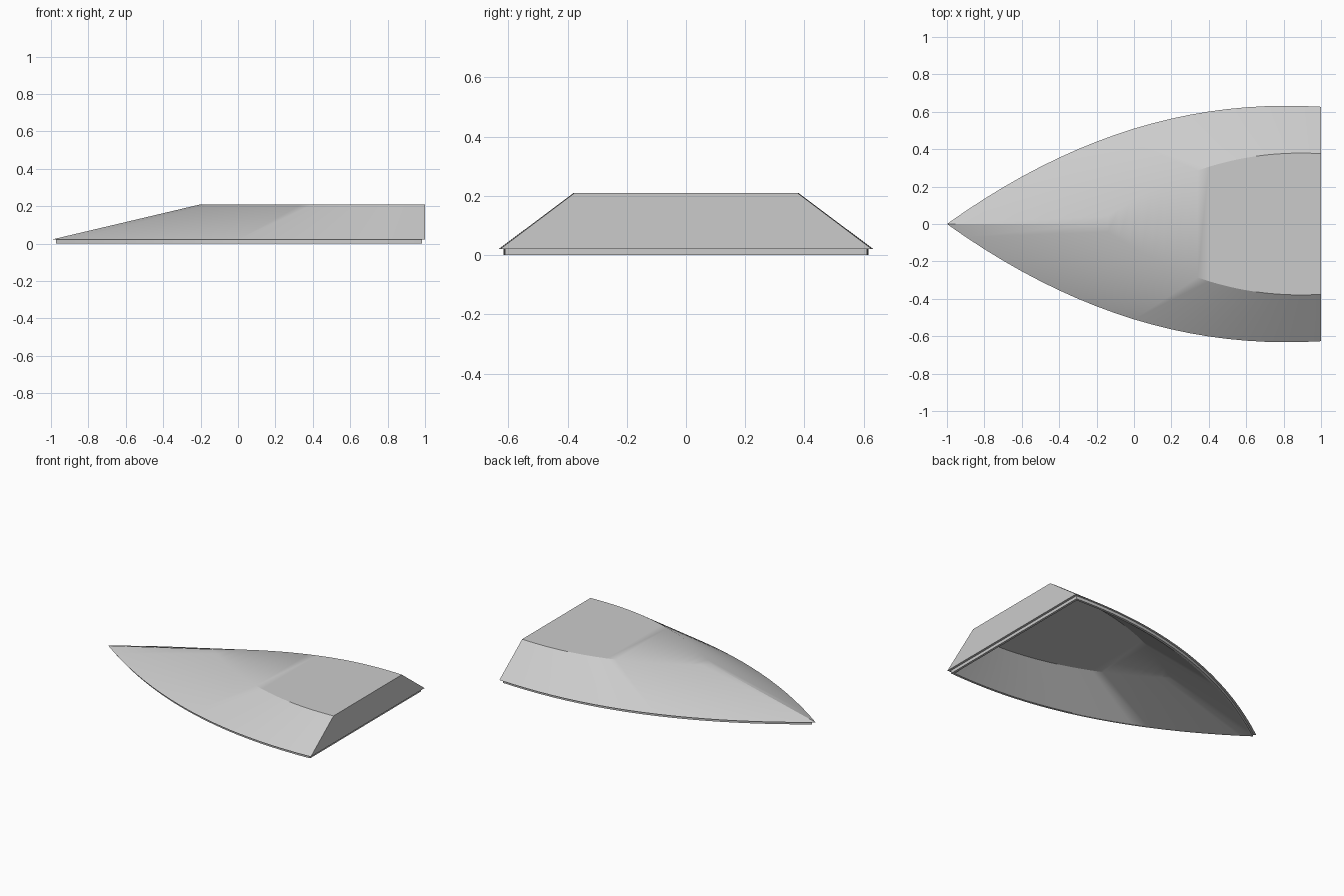
import bpy, bmesh, math
from mathutils import Vector

cube = bpy.data.objects.get("Cube")
if cube:
    bpy.data.objects.remove(cube, do_unlink=True)

SEGMENTS = 20
BASE_Z, TOP_Z = 0.021, 0.21
CEILING_Z = 0.172


def half_width(x):
    return 0.632 * (1 - (abs(0.82 - x) / 1.82) ** 2.06)


def deck_outline():
    """Pointed bow at -x, square stern at +x, listed counter-clockwise."""
    xs = [-1 + 2 * i / SEGMENTS for i in range(SEGMENTS + 1)]
    right = [Vector((x, -half_width(x))) for x in xs]
    left = [Vector((p.x, -p.y)) for p in reversed(right[1:])]
    return right + left


def inset(points, distance):
    """Move every side of the outline inwards by the same distance."""
    result = []
    for i, p in enumerate(points):
        before = (p - points[i - 1]).normalized()
        after = (points[(i + 1) % len(points)] - p).normalized()
        n1, n2 = Vector((-before.y, before.x)), Vector((-after.y, after.x))
        result.append(p + (n1 + n2) * distance / (1 + n1.dot(n2)))
    return result


def shrink(points, factor):
    """Scale the outline towards the middle of the stern."""
    stern = Vector((max(p.x for p in points), 0))
    return [stern + (p - stern) * factor for p in points]


def fill_with_strips(bm, loop):
    """Close an outline with crosswise strips from bow to stern."""
    bm.faces.new((loop[0], loop[1], loop[-1]))
    for k in range(1, SEGMENTS):
        bm.faces.new((loop[k], loop[k + 1], loop[-k - 1], loop[-k]))


# Closed shell: outer roof, ledge, lip, hollow inside
outer = deck_outline()
lip_outer = inset(outer, 0.016)
lip_inner = inset(outer, 0.032)
rings = [(shrink(outer, 0.6), TOP_Z), (outer, BASE_Z), (lip_outer, BASE_Z),
         (lip_outer, 0), (lip_inner, 0),
         (shrink(lip_inner, 0.66), CEILING_Z)]

bm = bmesh.new()
loops = [[bm.verts.new((p.x, p.y, z)) for p in pts] for pts, z in rings]
for upper, lower in zip(loops, loops[1:]):
    for i in range(len(upper)):
        j = (i + 1) % len(upper)
        bm.faces.new((upper[i], lower[i], lower[j], upper[j]))
fill_with_strips(bm, loops[0])
fill_with_strips(bm, loops[-1])
bmesh.ops.recalc_face_normals(bm, faces=bm.faces)

mesh = bpy.data.meshes.new("hull_cover")
bm.to_mesh(mesh)
bm.free()
hull = bpy.data.objects.new("hull_cover", mesh)
bpy.context.collection.objects.link(hull)

# Plain grey finish
grey = bpy.data.materials.new("light_grey")
grey.use_nodes = True
grey.diffuse_color = (0.6, 0.6, 0.6, 1)
grey.node_tree.nodes["Principled BSDF"].inputs["Base Color"].default_value = (0.6, 0.6, 0.6, 1)
mesh.materials.append(grey)

bpy.ops.object.select_all(action='DESELECT')
hull.select_set(True)
bpy.context.view_layer.objects.active = hull
bpy.ops.object.shade_smooth_by_angle(angle=math.radians(30))
